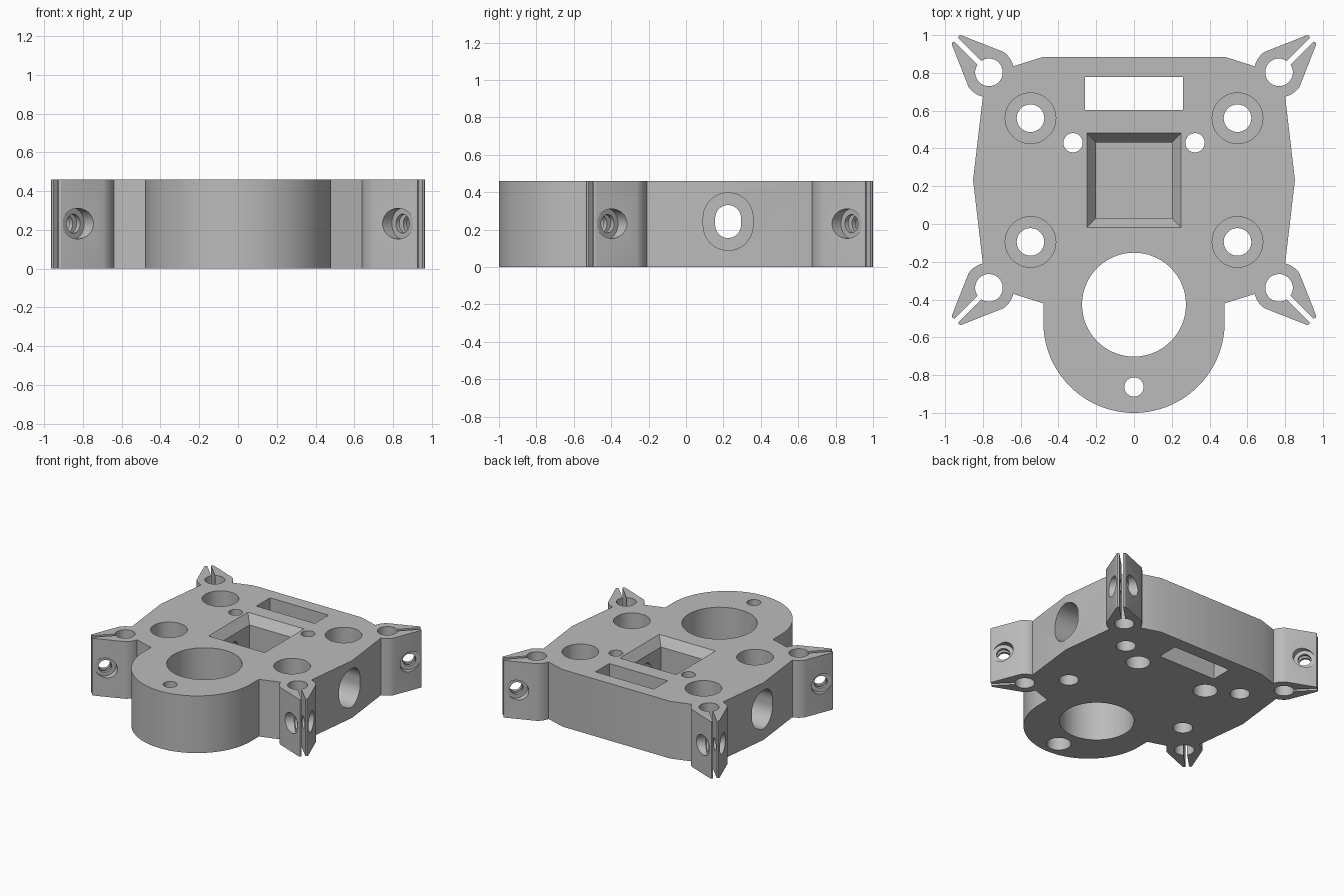
import bpy, bmesh
from math import sin, cos, pi, radians, sqrt
from mathutils import Vector, Matrix

if "Cube" in bpy.data.objects:
    bpy.data.objects.remove(bpy.data.objects["Cube"])

H = 0.46            # plate thickness
MID = 0.2325        # y of the mirror line between the clamp pairs
LUG = Vector((0.768, 0.803))
BOLT_Z = 0.232

grey = bpy.data.materials.new("plain grey")
grey.use_nodes = True
grey.diffuse_color = (0.5, 0.5, 0.5, 1)
grey.node_tree.nodes["Principled BSDF"].inputs["Base Color"].default_value = (0.5, 0.5, 0.5, 1)


def prism(name, points, z0, z1, matrix=Matrix(), top_scale=1.0):
    """Extrude a 2D outline from z0 to z1, optionally flaring the top."""
    bm = bmesh.new()
    low = [bm.verts.new((x, y, z0)) for x, y in points]
    high = [bm.verts.new((x * top_scale, y * top_scale, z1)) for x, y in points]
    bm.faces.new(low[::-1])
    bm.faces.new(high)
    n = len(points)
    for i in range(n):
        j = (i + 1) % n
        bm.faces.new((low[i], low[j], high[j], high[i]))
    bmesh.ops.recalc_face_normals(bm, faces=bm.faces)
    bm.transform(matrix)
    mesh = bpy.data.meshes.new(name)
    bm.to_mesh(mesh)
    bm.free()
    mesh.materials.append(grey)
    obj = bpy.data.objects.new(name, mesh)
    bpy.context.collection.objects.link(obj)
    return obj


def arc(cx, cy, r, a0, a1, steps):
    angles = [radians(a0 + (a1 - a0) * i / steps) for i in range(steps + 1)]
    return [(cx + r * cos(a), cy + r * sin(a)) for a in angles]


def circle(r, n=64):
    return arc(0, 0, r, 0, 360 - 360 / n, n - 1)


def rect(w, d):
    return [(-w / 2, -d / 2), (w / 2, -d / 2), (w / 2, d / 2), (-w / 2, d / 2)]


cutters = []


def cut(points, z0, z1, matrix=Matrix(), top_scale=1.0):
    obj = prism("cutter", points, z0, z1, matrix, top_scale)
    obj.hide_render = True
    cutters.append(obj)


def drill(x, y, r, z0=-0.1, z1=H + 0.1):
    cut(circle(r), z0, z1, Matrix.Translation((x, y, 0)))


# Plate outline: one clamp lug, mirrored front to back and then left to right
tip = [(0.146, 0.196), (0.157, 0.195), (0.164, 0.182)]
tip += [(y, x) for x, y in reversed(tip)]
lug = arc(*LUG, 0.133, 166, 126, 8)
lug += [(LUG.x + x, LUG.y + y) for x, y in tip]
lug += arc(*LUG, 0.133, -36, -76, 8)
half = [(0.48, 0.885)] + lug + [(0.852, MID)]
half += [(x, 2 * MID - y) for x, y in reversed(lug)]
half += [(0.48, -0.42)] + arc(0, -0.52, 0.48, 0, -90, 32)
outline = half + [(-x, y) for x, y in reversed(half[:-1])]
body = prism("clamp_plate", outline, 0, H)

# Clamp lugs: rod hole, slit and counterbored cross bolt
for sx in (1, -1):
    for sy in (1, -1):
        centre = Vector((sx * LUG.x, MID + sy * (LUG.y - MID), 0))
        drill(centre.x, centre.y, 0.073)
        out = Vector((sx, sy, 0)) / sqrt(2)
        side = Vector((-out.y, out.x, 0))
        frame = Matrix((out, side, (0, 0, 1))).transposed().to_4x4()
        slit = Matrix.Translation(centre + out * 0.2) @ frame
        cut(rect(0.3, 0.028), -0.1, H + 0.1, slit)
        bolt = Matrix.Translation(centre + out * 0.155 + Vector((0, 0, BOLT_Z)))
        bolt = bolt @ frame @ Matrix.Rotation(pi / 2, 4, 'X')
        cut(circle(0.049, 40), -0.15, 0.15, bolt)
        cut(circle(0.079, 40), 0.04, 0.2, bolt)
        cut(circle(0.079, 40), -0.2, -0.04, bolt)

# Counterbored mounting holes, and small holes counterbored from below
for sx in (1, -1):
    for y in (0.56, -0.095):
        drill(sx * 0.548, y, 0.073)
        drill(sx * 0.548, y, 0.134, z0=0.16)
for x, y in ((0.323, 0.43), (-0.323, 0.43), (0, -0.863)):
    drill(x, y, 0.051)
    drill(x, y, 0.09, z1=0.15)

# Large bore and rectangular window
drill(0, -0.427, 0.275)
cut(rect(0.52, 0.175), -0.1, H + 0.1, Matrix.Translation((0, 0.692, 0)))

# Square blind pocket with a flared rim
pocket = Matrix.Translation((0, MID, 0))
cut(rect(0.4, 0.4), 0.05, H + 0.1, pocket)
cut(rect(0.4, 0.4), H - 0.07, H + 0.07, pocket, top_scale=1.5)


# Rounded side passage, wider near the outer walls
def stadium(r, stretch):
    return (arc(0, stretch, r, 0, 180, 24)) + arc(0, -stretch, r, 180, 360, 24)


passage = Matrix.Translation((0, 0.225, 0.243))
passage = passage @ Matrix(((0, 0, 1), (1, 0, 0), (0, 1, 0))).to_4x4()
cut(stadium(0.069, 0.019), -1, 1, passage)
for a, b in ((0.5, 1), (-1, -0.5)):
    cut(stadium(0.133, 0.021), a, b, passage)

# Apply every cut, then discard the cutters
for c in cutters:
    mod = body.modifiers.new("cut", 'BOOLEAN')
    mod.operation = 'DIFFERENCE'
    mod.solver = 'EXACT'
    mod.object = c
graph = bpy.context.evaluated_depsgraph_get()
graph.update()
result = bpy.data.meshes.new_from_object(body.evaluated_get(graph))
body.modifiers.clear()
body.data = result
result.name = "clamp_plate"
for c in cutters:
    bpy.data.objects.remove(c)

for o in bpy.context.selected_objects:
    o.select_set(False)
body.select_set(True)
bpy.context.view_layer.objects.active = body
bpy.ops.object.shade_smooth_by_angle(angle=radians(20))
